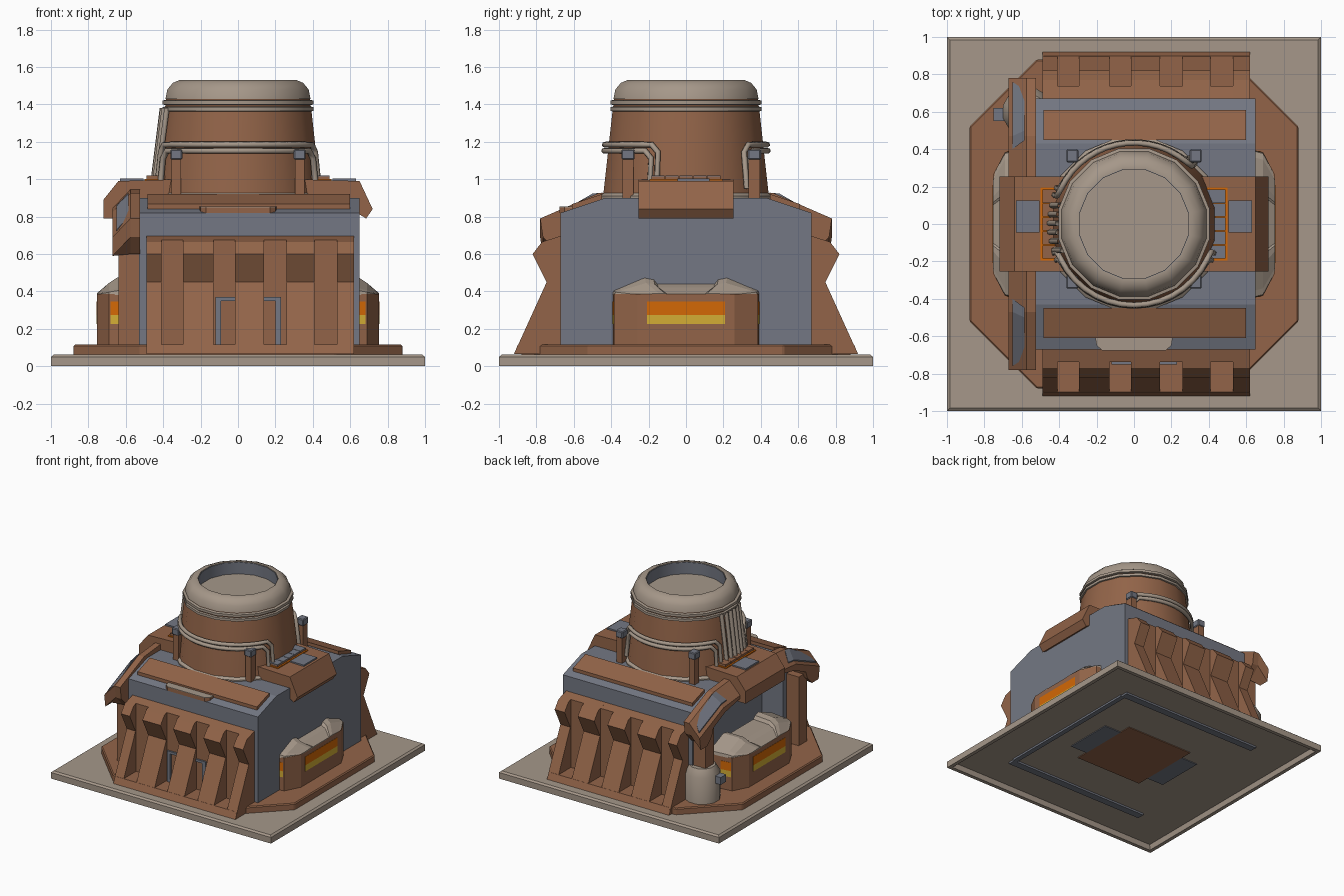
import bpy, bmesh, math
from mathutils import Vector

if "Cube" in bpy.data.objects:
    bpy.data.objects.remove(bpy.data.objects["Cube"], do_unlink=True)


def material(name, code):
    rgb = [(c / 255) ** 2.2 for c in bytes.fromhex(code)]
    m = bpy.data.materials.new(name)
    m.use_nodes = True
    m.diffuse_color = (*rgb, 1)
    m.node_tree.nodes["Principled BSDF"].inputs["Base Color"].default_value = (*rgb, 1)
    return m


BROWN = material("rust brown", "91644A")
TAUPE = material("warm taupe", "A49688")
GREY = material("steel grey", "737782")
ORANGE = material("glow orange", "D2680E")
YELLOW = material("glow yellow", "D2AC38")


def solid(name, rings, mat, bevel=0, smooth=False):
    """Closed solid skinned through rings of points."""
    bm = bmesh.new()
    loops = [[bm.verts.new(p) for p in ring] for ring in rings]
    n = len(loops[0])
    for a, b in zip(loops, loops[1:]):
        for i in range(n):
            j = (i + 1) % n
            bm.faces.new((a[i], a[j], b[j], b[i]))
    bm.faces.new(loops[0])
    bm.faces.new(loops[-1])
    bmesh.ops.recalc_face_normals(bm, faces=bm.faces)
    me = bpy.data.meshes.new(name)
    bm.to_mesh(me)
    bm.free()
    me.materials.append(mat)
    ob = bpy.data.objects.new(name, me)
    bpy.context.collection.objects.link(ob)
    if bevel:
        mod = ob.modifiers.new("edge", "BEVEL")
        mod.width, mod.segments = bevel, 1
    if smooth:
        bpy.ops.object.select_all(action="DESELECT")
        ob.select_set(True)
        bpy.context.view_layer.objects.active = ob
        bpy.ops.object.shade_smooth_by_angle(angle=math.radians(35))


def prism(name, pts, axis, a, b, mat, bevel=0):
    put = {"x": lambda p, t: (t, p[0], p[1]),
           "y": lambda p, t: (p[0], t, p[1]),
           "z": lambda p, t: (p[0], p[1], t)}[axis]
    solid(name, [[put(p, t) for p in pts] for t in (a, b)], mat, bevel)


def box(name, x0, x1, y0, y1, z0, z1, mat, bevel=0):
    prism(name, [(x0, y0), (x1, y0), (x1, y1), (x0, y1)], "z", z0, z1, mat, bevel)


def lathe(name, profile, mat, n=16, centre=(0, 0)):
    angles = [2 * math.pi * (i + 0.5) / n for i in range(n)]
    solid(name, [[(centre[0] + r * math.cos(t), centre[1] + r * math.sin(t), z)
                  for t in angles] for r, z in profile], mat, smooth=True)


def pipe(name, pts, radius, mat):
    cu = bpy.data.curves.new(name, "CURVE")
    cu.dimensions, cu.bevel_depth, cu.bevel_resolution = "3D", radius, 1
    sp = cu.splines.new("POLY")
    sp.points.add(len(pts) - 1)
    for p, co in zip(sp.points, pts):
        p.co = (*co, 1)
    cu.materials.append(mat)
    bpy.context.collection.objects.link(bpy.data.objects.new(name, cu))


def square(r):
    return [(-r, -r), (r, -r), (r, r), (-r, r)]


# Base plate with hollow underside
solid("base_plate", [[(x, y, z) for x, y in square(r)] for r, z in
                     [(0.96, 0.04), (0.97, 0), (1, 0), (1, 0.05), (0.985, 0.062)]], TAUPE)
apron = [(0.88, 0.52), (0.52, 0.88), (-0.52, 0.88), (-0.88, 0.52)]
apron += [(-x, -y) for x, y in apron]
prism("apron", apron, "z", 0.05, 0.115, BROWN, 0.008)
for s in (-1, 1):
    box("underside_rail", -0.62, 0.65, s * 0.66 - 0.03, s * 0.66 + 0.03, 0.025, 0.042, GREY)
    box("underside_pad", s * 0.3, s * 0.45, -0.2, 0.2, 0.034, 0.042, GREY)
box("underside_end_rail", 0.62, 0.66, -0.63, 0.63, 0.025, 0.042, GREY)
box("underside_core", -0.3, 0.3, -0.3, 0.3, 0.034, 0.042, BROWN)

# Main hall: solid block plus a hollow bay at the -x end
roof = [(-0.67, 0.07), (-0.67, 0.82), (-0.43, 0.9), (0.43, 0.9), (0.67, 0.82), (0.67, 0.07)]
bay = [(0.5, 0.07), (0.5, 0.7), (0.35, 0.78), (-0.35, 0.78), (-0.5, 0.7), (-0.5, 0.07)]
prism("hall", roof, "x", -0.34, 0.65, GREY)
prism("hall_bay", roof + bay, "x", -0.53, -0.34, GREY)

# Buttressed front and back
leg = [(0.66, 0.7), (0.77, 0.665), (0.82, 0.6), (0.745, 0.45), (0.92, 0.065), (0.66, 0.065)]
wall = [(0.66, 0.7), (0.738, 0.675), (0.738, 0.07), (0.66, 0.07)]
sill = [(0.66, 0.065), (0.92, 0.065), (0.898, 0.117), (0.66, 0.117)]
bar = [(0.45, 0.92), (0.61, 0.867), (0.61, 0.83), (0.45, 0.88)]
legs = [(-0.49, -0.41), (-0.295, -0.13), (-0.015, 0.14), (0.26, 0.41), (0.53, 0.62)]
for s in (-1, 1):
    for a, b in legs:
        prism("buttress", [(s * y, z) for y, z in leg], "x", a, b, BROWN)
    for name, prof, x1 in (("buttress_wall", wall, 0.615), ("buttress_sill", sill, 0.615),
                           ("roof_bar", bar, 0.6)):
        prism(name, [(s * y, z) for y, z in prof], "x", -0.485, x1, BROWN)

# Front door frame and roof tray
for x0, x1, z0 in [(-0.12, -0.09, 0.11), (0.2, 0.23, 0.11), (-0.12, 0.23, 0.35)]:
    box("door_frame", x0, x1, -0.752, -0.73, z0, 0.37, GREY)
tray = [(-0.21, -0.59), (-0.2, -0.65), (-0.17, -0.675), (0.17, -0.675), (0.2, -0.65), (0.21, -0.59)]
prism("tray_rim", tray, "z", 0.82, 0.848, BROWN)
prism("tray_top", tray, "z", 0.848, 0.853, TAUPE)


# Furnace vents on both ends
def window(name, p, q, t0, t1):
    p, q = Vector(p), Vector(q)
    a, b = p.lerp(q, t0), p.lerp(q, t1)
    d = (q - p).normalized()
    n = Vector((d.y, -d.x)) * 0.002
    pts = [a - n, b - n, b + n, a + n]
    prism(name + "_lower", pts, "z", 0.225, 0.275, YELLOW)
    prism(name + "_upper", pts, "z", 0.275, 0.345, ORANGE)


cap = [(0.41, 0.38), (0.405, 0.405), (0.37, 0.42), (0.23, 0.48), (0.18, 0.47), (0.16, 0.445)]
cap += [(-y, z) for y, z in reversed(cap)]
for s in (-1, 1):
    half = [(0.5, 0.41), (0.69, 0.385), (0.755, 0.26)]
    plan = [(s * x, y) for x, y in half] + [(s * x, -y) for x, y in reversed(half)]
    prism("vent_body", plan, "z", 0.1, 0.385, BROWN)
    solid("vent_cap", [[(s * x, y * w, 0.38 + (z - 0.38) * h) for y, z in cap] for x, w, h in
                       [(0.5, 1, 1), (0.645, 0.96, 0.95), (0.69, 0.93, 0.65), (0.755, 0.63, 0.1)]], TAUPE)
    window("side_window", plan[0], plan[1], 0.5, 0.95)
    window("side_window", plan[5], plan[4], 0.5, 0.95)
    window("main_window", plan[2], plan[3], 0.1, 0.9)

# Roof saddles with vent grilles
for s, prof in [(1, [(0.3, 0.87), (0.3, 1), (0.65, 0.99), (0.72, 0.84), (0.685, 0.79), (0.62, 0.83)]),
                (-1, [(0.3, 0.87), (0.3, 1), (0.64, 0.99), (0.72, 0.89), (0.72, 0.79), (0.62, 0.79)])]:
    prism("saddle", [(s * x, z) for x, z in prof], "y", -0.255, 0.255, BROWN)
    box("saddle_hatch", s * 0.505, s * 0.63, -0.045, 0.125, 0.98, 1.003, GREY)
    box("grille_frame", s * 0.36, s * 0.5, -0.195, 0.195, 0.98, 1.002, ORANGE)
    for i in range(5):
        y = -0.184 + i * 0.0743
        box("grille_slat", s * 0.37, s * 0.488, y, y + 0.07, 1, 1.014, BROWN)
        box("grille_slat_top", s * 0.37, s * 0.488, y, y + 0.07, 1.014, 1.02, GREY if s > 0 else BROWN)

# Bay canopy wings, panels and posts
top = [(0.2, 0.95), (0.47, 0.925), (0.78, 0.79), (0.765, 0.69)]
under = [(0.68, 0.6), (0.62, 0.66), (0.6, 0.72), (0.45, 0.79), (0.2, 0.84)]
panel = [(0.4, 0.93), (0.47, 0.925), (0.76, 0.8), (0.76, 0.77), (0.47, 0.88), (0.4, 0.88)]
for s in (-1, 1):
    solid("canopy_wing", [[(x, s * y, z - drop) for y, z in top] +
                          [(x, s * y, z - drop * 0.1) for y, z in under]
                          for x, drop in [(-0.525, 0), (-0.575, 0), (-0.67, 0.1)]], BROWN)
    solid("canopy_panel", [[(x, s * (0.59 + (y - 0.59) * w), z - drop) for y, z in panel]
                           for x, w, drop in [(-0.585, 0.75, 0.002), (-0.65, 1, 0.07)]], GREY)
    box("bay_post", -0.64, -0.53, s * 0.55, s * 0.66, 0.1, 0.68, BROWN)

# Storage tank beside the bay
lathe("tank", [(0.135, 0.06), (0.135, 0.33), (0.1, 0.39)], TAUPE, 12, (-0.57, 0.6))
box("tank_valve", -0.75, -0.685, 0.55, 0.62, 0.27, 0.33, GREY)

# Chimney tower with recessed molten pool
lathe("tower_foot", [(0.47, 0.88), (0.47, 0.91), (0.45, 0.925)], TAUPE)
lathe("tower", [(0.455, 0.88), (0.4, 1.37), (0.39, 1.435), (0.32, 1.435), (0.32, 1.38)], BROWN)
for z in (1.375, 1.41):
    lathe("tower_band", [(0.33, z - 0.015), (0.39, z - 0.015), (0.412, z - 0.01), (0.412, z + 0.01),
                         (0.39, z + 0.015), (0.33, z + 0.015), (0.33, z - 0.014)], TAUPE)
lathe("chimney_lip", [(0.31, 1.43), (0.395, 1.43), (0.385, 1.48), (0.355, 1.515),
                      (0.32, 1.53), (0.3, 1.53), (0.3, 1.39)], TAUPE)
lathe("chimney_throat", [(0.31, 1.39), (0.31, 1.525), (0.296, 1.525), (0.296, 1.392)], GREY)
lathe("molten_pool", [(0.3, 1.37), (0.3, 1.405)], ORANGE)
lathe("molten_core", [(0.135, 1.4), (0.135, 1.41)], YELLOW, 32)


# Tower pipework and clamps
def wrap(z, start, end, drop):
    def at(deg, h):
        r = 0.468 - (h - 0.88) * 0.11
        return (r * math.cos(math.radians(deg)), r * math.sin(math.radians(deg)), h)
    steps = 14
    arc = [at(start + (end - start) * i / steps, z) for i in range(steps + 1)]
    pipe("wrap_pipe", [at(start - 5, drop), at(start - 5, z - 0.04)] + arc
         + [at(end + 5, z - 0.04), at(end + 5, drop)], 0.016, TAUPE)


for z, k in ((1.185, 0), (1.152, 5)):
    wrap(z, -155 + k, -25 - k, 0.95)
    wrap(z, 50 + k, 155 - k, 0.95)
for x in (-0.33, 0.33):
    for y in (-0.31, 0.365):
        box("clamp_post", x - 0.025, x + 0.025, y - 0.03, y + 0.03, 0.87, 1.11, BROWN)
        box("clamp_head", x - 0.032, x + 0.032, y - 0.035, y + 0.035, 1.105, 1.16, GREY, 0.006)
for i in range(6):
    y = -0.14 + i * 0.048
    pipe("riser_pipe", [(-math.sqrt(0.455 ** 2 - y * y), y, 0.98),
                        (-math.sqrt(0.405 ** 2 - y * y), y, 1.38)], 0.016, TAUPE)
